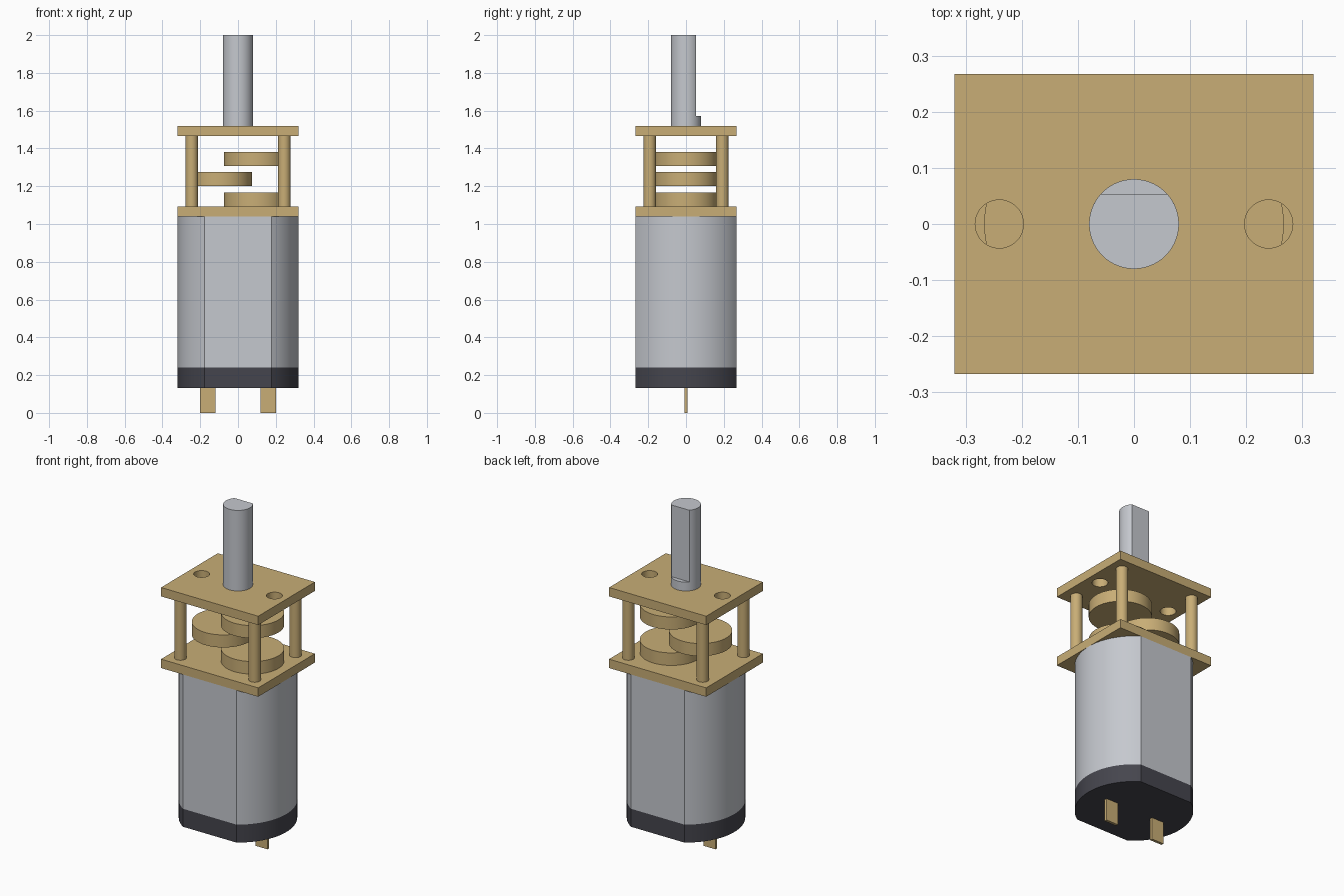
import bpy
import bmesh
from math import asin, cos, sin, pi, radians

default_cube = bpy.data.objects.get("Cube")
if default_cube:
    bpy.data.objects.remove(default_cube, do_unlink=True)


def material(name, rgb, metallic=0.0):
    mat = bpy.data.materials.new(name)
    mat.use_nodes = True
    mat.diffuse_color = (*rgb, 1)
    bsdf = mat.node_tree.nodes["Principled BSDF"]
    bsdf.inputs["Base Color"].default_value = (*rgb, 1)
    bsdf.inputs["Metallic"].default_value = metallic
    return mat


STEEL = material("steel grey", (0.56, 0.58, 0.62))
BRASS = material("brass", (0.58, 0.42, 0.18))
PLASTIC = material("dark plastic", (0.06, 0.06, 0.075))

parts = []


def arc(r, start, end, steps):
    return [(r * cos(start + (end - start) * i / steps),
             r * sin(start + (end - start) * i / steps)) for i in range(steps + 1)]


def circle(r, x=0, y=0, steps=64):
    return [(px + x, py + y) for px, py in arc(r, 0, 2 * pi, steps)[:-1]]


def rectangle(hx, hy, x=0):
    return [(x - hx, -hy), (x + hx, -hy), (x + hx, hy), (x - hx, hy)]


def prism(name, outline, z0, z1, mat):
    """Extrude a closed outline from z0 up to z1."""
    bm = bmesh.new()
    base = bm.faces.new([bm.verts.new((x, y, z0)) for x, y in outline])
    top = bmesh.ops.extrude_face_region(bm, geom=[base], use_keep_orig=True)
    verts = [v for v in top["geom"] if isinstance(v, bmesh.types.BMVert)]
    bmesh.ops.translate(bm, verts=verts, vec=(0, 0, z1 - z0))
    bmesh.ops.recalc_face_normals(bm, faces=bm.faces)
    mesh = bpy.data.meshes.new(name)
    bm.to_mesh(mesh)
    bm.free()
    mesh.materials.append(mat)
    obj = bpy.data.objects.new(name, mesh)
    bpy.context.collection.objects.link(obj)
    parts.append(obj)
    return obj


# Motor can and end cap: a round section with flat front and back
HALF_X, HALF_Y = 0.32, 0.267
a = asin(HALF_Y / HALF_X)
can_outline = arc(HALF_X, -a, a, 32) + arc(HALF_X, pi - a, pi + a, 32)
prism("end_cap", can_outline, 0.133, 0.24, PLASTIC)
prism("motor_can", can_outline, 0.24, 1.04, STEEL)

# Terminals
for side, x in (("left", 0.16), ("right", -0.16)):
    prism(side + "_terminal", rectangle(0.04, 0.008, x), 0, 0.133, BRASS)

# Gearbox plates, the upper one with two round holes
prism("lower_plate", rectangle(HALF_X, HALF_Y), 1.04, 1.093, BRASS)
upper = prism("upper_plate", rectangle(HALF_X, HALF_Y), 1.467, 1.52, BRASS)
for x in (-0.24, 0.24):
    cutter = prism("hole_cutter", circle(0.043, x, steps=48), 1.4, 1.6, BRASS)
    parts.remove(cutter)
    cutter.hide_render = True
    cut = upper.modifiers.new("hole", 'BOOLEAN')
    cut.operation = 'DIFFERENCE'
    cut.solver = 'EXACT'
    cut.object = cutter
    bpy.context.view_layer.objects.active = upper
    bpy.ops.object.modifier_apply(modifier=cut.name)
    bpy.data.objects.remove(cutter, do_unlink=True)

# Corner pillars
for side, x in (("left", 0.245), ("right", -0.245)):
    for end, y in (("front", -0.192), ("back", 0.192)):
        prism(f"{end}_{side}_pillar", circle(0.033, x, y, 32), 1.093, 1.467, BRASS)

# Gears staggered left and right
for name, x, z in (("lower", 0.096, 1.093), ("middle", -0.096, 1.2), ("upper", 0.096, 1.307)):
    prism(name + "_gear", circle(0.171, x), z, z + 0.075, BRASS)

# Output shaft: round collar, then a section with a flat on the back
SHAFT_R = 0.08
b = asin(0.0533 / SHAFT_R)
prism("shaft_collar", circle(SHAFT_R), 1.52, 1.573, STEEL)
prism("output_shaft", arc(SHAFT_R, pi - b, 2 * pi + b, 48), 1.573, 2.0, STEEL)

# Smooth the curved walls and keep the rims sharp
bpy.ops.object.select_all(action='DESELECT')
for obj in parts:
    obj.select_set(True)
bpy.context.view_layer.objects.active = parts[0]
bpy.ops.object.shade_smooth_by_angle(angle=radians(30))
